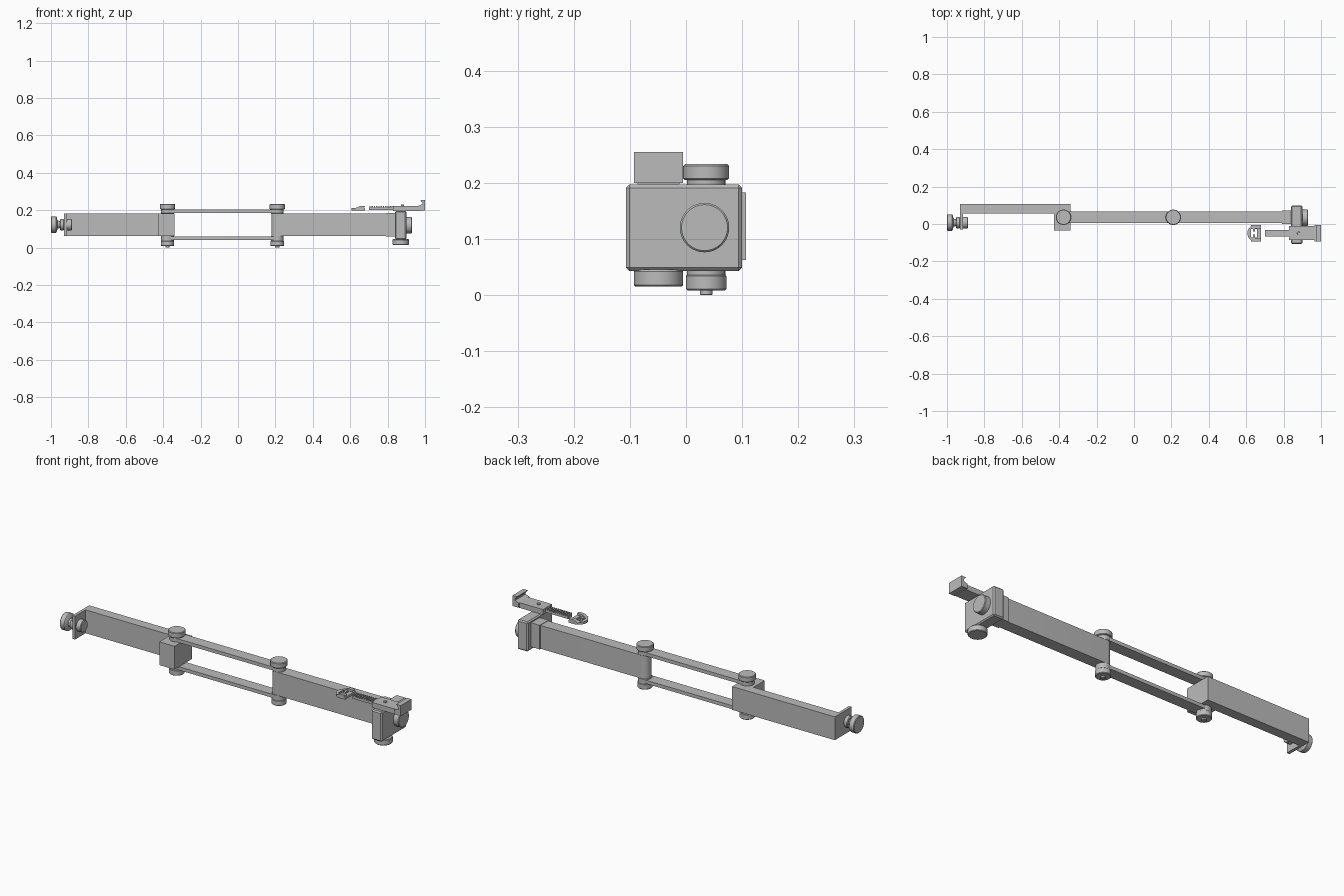
import bpy, bmesh, math
from mathutils import Matrix

cube = bpy.data.objects.get("Cube")
if cube:
    bpy.data.objects.remove(cube, do_unlink=True)

grey = bpy.data.materials.new("light grey")
grey.use_nodes = True
grey.diffuse_color = (0.5, 0.5, 0.5, 1)
grey.node_tree.nodes["Principled BSDF"].inputs["Base Color"].default_value = (0.5, 0.5, 0.5, 1)


def finish(name, bm, smooth=False):
    bmesh.ops.recalc_face_normals(bm, faces=bm.faces)
    mesh = bpy.data.meshes.new(name)
    bm.to_mesh(mesh)
    bm.free()
    mesh.materials.append(grey)
    ob = bpy.data.objects.new(name, mesh)
    bpy.context.collection.objects.link(ob)
    if smooth:
        bpy.ops.object.select_all(action='DESELECT')
        ob.select_set(True)
        bpy.context.view_layer.objects.active = ob
        bpy.ops.object.shade_smooth_by_angle(angle=math.radians(35))
    return ob


def box(name, x, y, z, bevel=0):
    bm = bmesh.new()
    size = [b - a for a, b in (x, y, z)]
    mid = [(a + b) / 2 for a, b in (x, y, z)]
    bmesh.ops.create_cube(bm, size=1, matrix=Matrix.Translation(mid) @ Matrix.Diagonal((*size, 1)))
    if bevel:
        bmesh.ops.bevel(bm, geom=bm.edges[:], offset=bevel, segments=1, affect='EDGES')
    return finish(name, bm)


def extrude(name, points, axis, lo, hi, smooth=False):
    """Extrude a 2D outline: axis Z takes (x, y) points, axis Y takes (x, z)."""
    bm = bmesh.new()
    verts = [bm.verts.new((a, b, lo) if axis == 'Z' else (a, lo, b)) for a, b in points]
    face = bm.faces.new(verts)
    top = bmesh.ops.extrude_face_region(bm, geom=[face])["geom"]
    step = (0, 0, hi - lo) if axis == 'Z' else (0, hi - lo, 0)
    bmesh.ops.translate(bm, vec=step, verts=[g for g in top if isinstance(g, bmesh.types.BMVert)])
    return finish(name, bm, smooth)


def lathe(name, profile, origin, axis='Z'):
    """Revolve (radius, height) points around the given axis."""
    bm = bmesh.new()
    verts = [bm.verts.new((r, 0, h)) for r, h in profile]
    edges = [bm.edges.new(pair) for pair in zip(verts, verts[1:])]
    bmesh.ops.spin(bm, geom=verts + edges, axis=(0, 0, 1), cent=(0, 0, 0),
                   angle=math.tau, steps=40)
    bmesh.ops.remove_doubles(bm, verts=bm.verts[:], dist=1e-5)
    turn = Matrix.Rotation(math.pi / 2, 4, 'Y') if axis == 'X' else Matrix()
    bm.transform(Matrix.Translation(origin) @ turn)
    return finish(name, bm, True)


def disc(name, r, lo, hi, origin, axis='Z', c=0.003):
    return lathe(name, [(0, lo), (r - c, lo), (r, lo + c), (r, hi - c), (r - c, hi), (0, hi)],
                 origin, axis)


def arc(cx, cy, r, start, end, n=16):
    return [(cx + r * math.cos(math.radians(start + (end - start) * i / n)),
             cy + r * math.sin(math.radians(start + (end - start) * i / n))) for i in range(n + 1)]


LEFT_X, RIGHT_X, PIVOT_Y = -0.377, 0.21, 0.036
BAR_Z = (0.062, 0.183)

# Right arm bar with a rounded pivot end
extrude("long_bar", arc(RIGHT_X, PIVOT_Y, 0.031, 90, 270) + [(0.84, 0.005), (0.84, 0.067)],
        'Z', *BAR_Z, smooth=True)
box("bar_collar", (0.79, 0.85), (0.0, 0.072), (0.06, 0.185))

# Left arm bar, its pivot block and end plate
box("short_bar", (-0.93, -0.34), (0.056, 0.107), BAR_Z)
box("pivot_block", (-0.427, -0.34), (-0.036, 0.107), BAR_Z)
box("end_plate", (-0.93, -0.915), (-0.03, 0.107), BAR_Z)

# Parallel links between the pivots
outline = arc(RIGHT_X, PIVOT_Y, 0.03, -90, 90) + arc(LEFT_X, PIVOT_Y, 0.03, 90, 270)
for name, lo, hi in (("lower", 0.042, 0.06), ("upper", 0.185, 0.203)):
    extrude(name + "_link", outline, 'Z', lo, hi, smooth=True)

# Pivot knobs, washers, nuts and bolts
for side, x in (("left", LEFT_X), ("right", RIGHT_X)):
    at = (x, PIVOT_Y, 0)
    disc(side + "_pivot_knob", 0.041, 0.205, 0.233, at)
    disc(side + "_upper_washer", 0.034, 0.183, 0.206, at, c=0.001)
    disc(side + "_lower_washer", 0.034, 0.035, 0.063, at, c=0.001)
    disc(side + "_pivot_nut", 0.036, 0.008, 0.037, at)
    disc(side + "_pivot_bolt", 0.011, 0.0, 0.2, at, c=0.001)

# End clamp block with its side and bottom knobs
box("clamp_block", (0.84, 0.9), (-0.107, 0.1), (0.043, 0.197), bevel=0.006)
disc("clamp_side_knob", 0.044, 0.895, 0.93, (0, 0.033, 0.12), 'X')
disc("clamp_bottom_knob", 0.044, 0.015, 0.045, (0.87, -0.049, 0))

# Left end thumb screw
screw = (0, 0.007, 0.123)
lathe("thumb_screw", [(0, -1.0), (0.041, -1.0), (0.044, -0.997), (0.044, -0.973), (0.041, -0.97),
                      (0.022, -0.965), (0.018, -0.95), (0.018, -0.9), (0, -0.9)], screw, 'X')
disc("outer_nut", 0.03, -0.952, -0.93, screw, 'X')
disc("inner_nut", 0.031, -0.916, -0.888, screw, 'X')

# Sliding clip with a hooked end jaw
CLIP_Y = -0.049
box("clip_body", (0.83, 0.975), (-0.086, -0.012), (0.197, 0.224))
extrude("clip_hook", [(0.965, 0.2), (1.0, 0.2), (1.0, 0.255), (0.974, 0.255), (0.986, 0.24),
                      (0.986, 0.232), (0.965, 0.224)], 'Y', -0.093, -0.005)
disc("clip_pin", 0.008, 0.2, 0.23, (0.88, CLIP_Y, 0), c=0.001)

# Toothed rail
box("clip_rail", (0.7, 0.84), (-0.066, -0.032), (0.202, 0.214))
for i in range(11):
    x = 0.702 + i * 0.012
    box(f"rail_tooth_{i + 1}", (x, x + 0.007), (-0.066, -0.032), (0.213, 0.222))

# Movable jaw: a round-backed plate with an H-shaped opening
jaw = extrude("clip_jaw", [(0.605 + 0.045 + (x - 0.65), y) for x, y in arc(0.65, CLIP_Y, 0.044, 90, 270)]
              + [(0.68, CLIP_Y - 0.044), (0.68, CLIP_Y + 0.044)], 'Z', 0.2, 0.212, smooth=True)
slots = (((0.625, 0.635), 0.022), ((0.633, 0.65), 0.008), ((0.648, 0.658), 0.022))
for i, (span, half) in enumerate(slots):
    cutter = box(f"slot_cutter_{i + 1}", span, (CLIP_Y - half, CLIP_Y + half), (0.19, 0.24))
    cutter.hide_render = True
    cutter.hide_viewport = True
    cut = jaw.modifiers.new("slot", 'BOOLEAN')
    cut.operation = 'DIFFERENCE'
    cut.object = cutter
for name, lo, hi in (("front", -0.093, -0.075), ("back", -0.023, -0.005)):
    extrude(f"jaw_{name}_ridge", [(0.625, 0.21), (0.68, 0.21), (0.674, 0.216), (0.68, 0.222),
                                  (0.65, 0.222)], 'Y', lo, hi)
